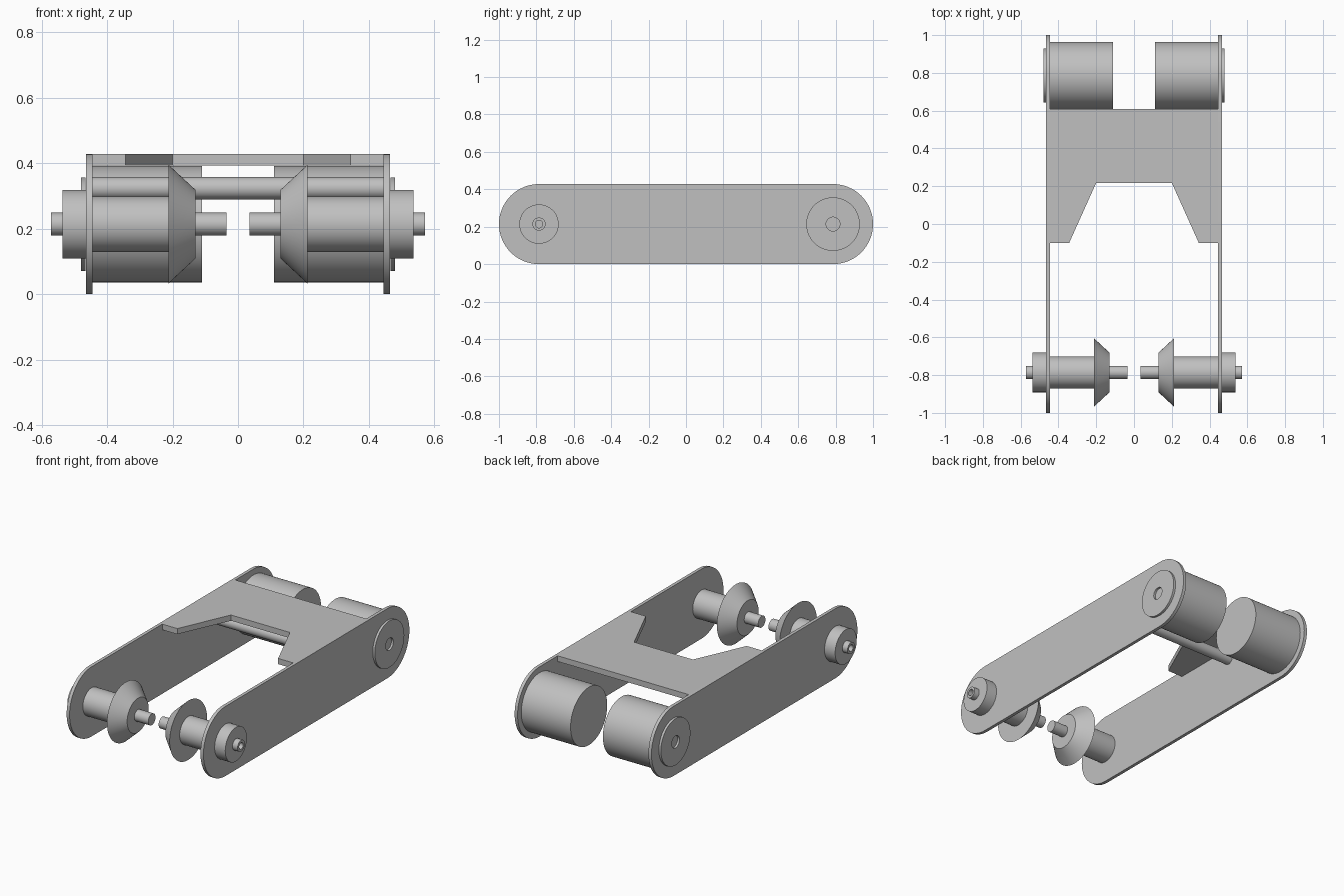
import bpy, bmesh, math

cube = bpy.data.objects.get("Cube")
if cube:
    bpy.data.objects.remove(cube, do_unlink=True)

# Single grey finish
grey = bpy.data.materials.new("satin grey")
grey.use_nodes = True
COLOR = (0.53, 0.53, 0.53, 1.0)
grey.diffuse_color = COLOR
grey.node_tree.nodes["Principled BSDF"].inputs["Base Color"].default_value = COLOR

R = 0.214            # half height of the side plates
AXLE_Y = 1.0 - R     # wheel centres, front (-) and rear (+)


def finish(name, bm):
    bmesh.ops.remove_doubles(bm, verts=bm.verts, dist=1e-5)
    bmesh.ops.recalc_face_normals(bm, faces=bm.faces)
    mesh = bpy.data.meshes.new(name)
    bm.to_mesh(mesh)
    bm.free()
    mesh.materials.append(grey)
    obj = bpy.data.objects.new(name, mesh)
    bpy.context.collection.objects.link(obj)
    bpy.ops.object.select_all(action='DESELECT')
    obj.select_set(True)
    bpy.context.view_layer.objects.active = obj
    bpy.ops.object.shade_smooth_by_angle(angle=math.radians(30))
    return obj


def lathe(name, profile, y, z, sign=1, steps=64):
    """Revolve (x, radius) points round an axle parallel to x."""
    bm = bmesh.new()
    verts = [bm.verts.new((sign * x, y, z + r)) for x, r in profile]
    edges = [bm.edges.new(pair) for pair in zip(verts, verts[1:])]
    bmesh.ops.spin(bm, geom=verts + edges, cent=(0, y, z), axis=(1, 0, 0),
                   angle=math.tau, steps=steps)
    return finish(name, bm)


def prism(name, points, offset):
    """Extrude a flat outline along the offset vector."""
    bm = bmesh.new()
    face = bm.faces.new([bm.verts.new(p) for p in points])
    ext = bmesh.ops.extrude_face_region(bm, geom=[face])
    moved = [g for g in ext["geom"] if isinstance(g, bmesh.types.BMVert)]
    bmesh.ops.translate(bm, verts=moved, vec=offset)
    return finish(name, bm)


# Rounded outline shared by the side plates
ARC = 32
outline = []
for end, start in ((1, -math.pi / 2), (-1, math.pi / 2)):
    for i in range(ARC + 1):
        a = start + math.pi * i / ARC
        outline.append((end * AXLE_Y + R * math.cos(a), R + R * math.sin(a)))

for side, s in (("left", 1), ("right", -1)):
    prism(side + "_side_plate", [(s * 0.445, y, z) for y, z in outline],
          (s * 0.02, 0, 0))

    # Rear drum and its bored outer flange
    lathe(side + "_rear_drum",
          [(0.11, 0), (0.11, 0.178), (0.445, 0.178), (0.445, 0)], AXLE_Y, R, s)
    lathe(side + "_rear_flange",
          [(0.466, 0), (0.466, 0.037), (0.466, 0.143), (0.48, 0.143),
           (0.48, 0.037), (0.467, 0.037), (0.467, 0)], AXLE_Y, R, s)

    # Front axle: inner pin, cone, sleeve
    lathe(side + "_front_cone_roller",
          [(0.035, 0), (0.035, 0.035), (0.13, 0.035), (0.13, 0.105),
           (0.213, 0.182), (0.213, 0.085), (0.445, 0.085), (0.445, 0)],
          -AXLE_Y, R, s)
    # Outer boss with hollow tip
    lathe(side + "_front_boss",
          [(0.465, 0), (0.465, 0.105), (0.537, 0.105), (0.537, 0.035),
           (0.572, 0.035), (0.572, 0.02), (0.51, 0.02), (0.51, 0)],
          -AXLE_Y, R, s)

# Notched deck between the plates
deck = [(-0.445, 0.61), (-0.445, -0.1), (-0.343, -0.1), (-0.2, 0.218),
        (0.2, 0.218), (0.343, -0.1), (0.445, -0.1), (0.445, 0.61)]
prism("top_deck", [(x, y, 0.393) for x, y in deck], (0, 0, 2 * R - 0.393))

# Round cross bar under the deck
lathe("cross_bar", [(-0.445, 0), (-0.445, 0.034), (0.445, 0.034), (0.445, 0)],
      0.32, 0.324, steps=32)
